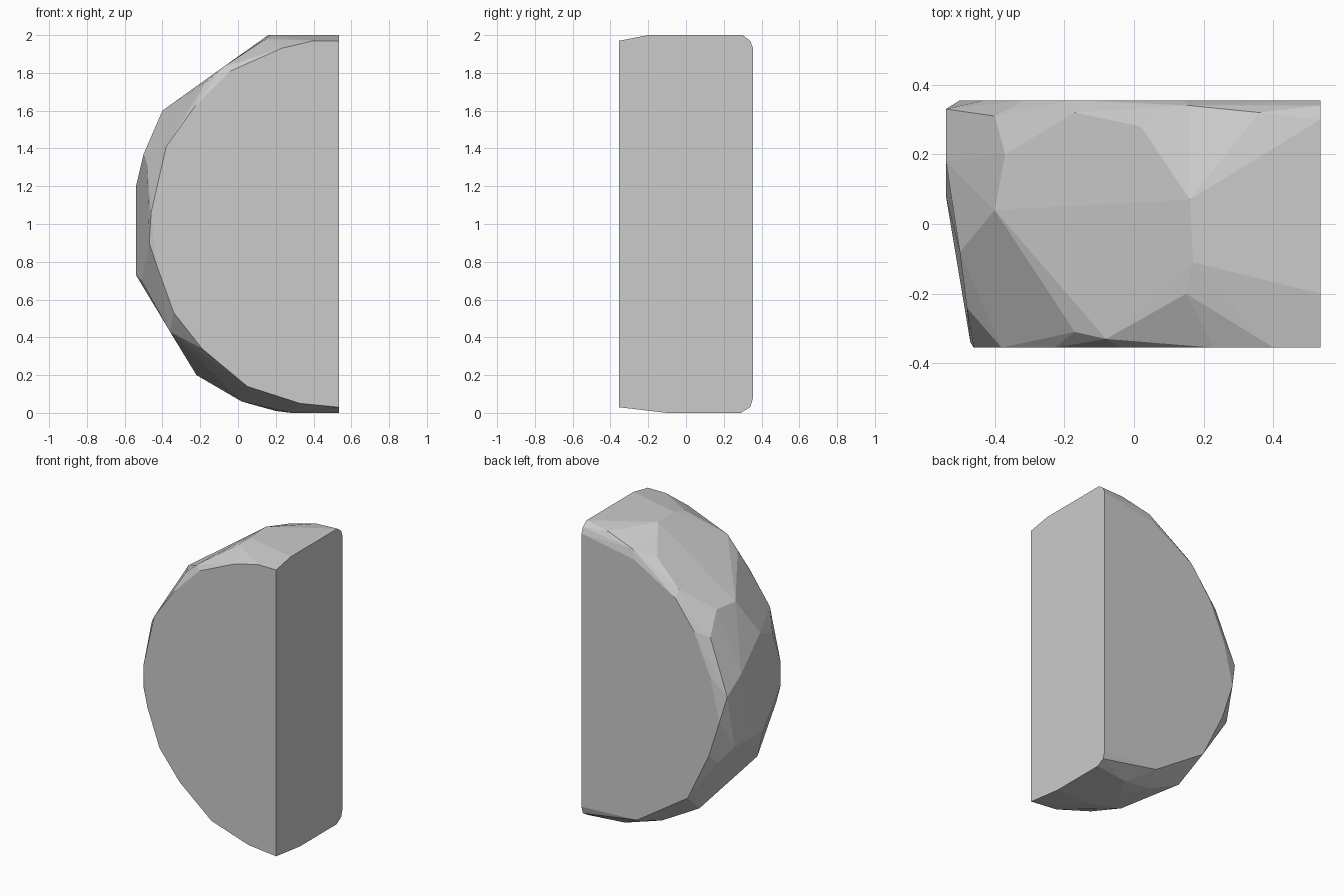
import bpy
import bmesh
import math

# Remove the default object
default_cube = bpy.data.objects.get("Cube")
if default_cube:
    bpy.data.objects.remove(default_cube, do_unlink=True)


def flat_material(name, colour):
    """Plain single-colour material for viewport and render."""
    material = bpy.data.materials.new(name)
    material.use_nodes = True
    material.diffuse_color = colour
    shader = material.node_tree.nodes["Principled BSDF"]
    shader.inputs["Base Color"].default_value = colour
    return material


def outline(depth, points):
    """Place an x-z outline at a constant depth."""
    return [(x, depth, z) for x, z in points]


def hewn_block(name, corners, material):
    """Wrap corners in a convex skin and merge coplanar triangles into facets."""
    mesh = bpy.data.meshes.new(name)
    bm = bmesh.new()
    for corner in corners:
        bm.verts.new(corner)
    hull = bmesh.ops.convex_hull(bm, input=bm.verts[:])
    loose = {v for v in hull["geom_interior"] + hull["geom_unused"]
             if isinstance(v, bmesh.types.BMVert) and v.is_valid}
    bmesh.ops.delete(bm, geom=list(loose), context="VERTS")
    bmesh.ops.dissolve_limit(bm, angle_limit=math.radians(3),
                             verts=bm.verts[:], edges=bm.edges[:])
    bmesh.ops.recalc_face_normals(bm, faces=bm.faces[:])
    bm.to_mesh(mesh)
    bm.free()
    mesh.materials.append(material)
    block = bpy.data.objects.new(name, mesh)
    bpy.context.collection.objects.link(block)
    return block


cut = .535          # straight cut side of the half disc
half_depth = .355

# Flat front face, a half-round outline from top to bottom
front_face = outline(-half_depth, [
    (cut, 1.97), (.4, 1.97), (.23, 1.93), (-.04, 1.81), (-.23, 1.62),
    (-.38, 1.41), (-.46, 1.06), (-.43, .78), (-.34, .53), (-.19, .34),
    (.05, .14), (.33, .05), (cut, .03)])

# Flat back face
back_face = outline(half_depth, [
    (cut, 1.93), (.14, 1.86), (-.17, 1.68), (-.31, 1.49), (-.43, 1.22),
    (-.5, .93), (-.42, .68), (-.26, .35), (.12, .1), (cut, .08)])

# Level crown facet
crown = [(cut, -.2, 2), (cut, .3, 2), (.36, .32, 1.98),
         (.16, .07, 2), (.17, -.11, 2), (.15, -.2, 1.98)]

# Broad sloping shoulder facet below the crown
shoulder = [(-.08, -.33, 1.83), (-.17, -.31, 1.75), (-.4, .04, 1.6),
            (-.37, .2, 1.6), (-.17, .32, 1.73), (.02, .28, 1.88),
            (.16, .34, 1.92), (-.4, .31, 1.46)]

# Upright facets around the curved side
flank = [(-.5, -.08, 1.37), (-.48, -.24, 1.3), (-.54, .18, 1.2),
         (-.54, .33, 1.1), (-.54, .08, .73), (-.54, .25, .73),
         (-.51, -.1, .7), (-.47, -.34, .9), (-.45, .3, .62)]

# Undercut facets leading to the base
underside = [(-.36, -.25, .43), (-.22, .17, .2), (.02, -.1, .06),
             (.04, .2, .06), (.2, .1, .01)]

# Level base facet
base = [(.28, -.1, 0), (.28, .25, 0), (cut, -.1, 0), (cut, .29, 0)]

# Softened corners where the cut side meets the back
soft_corners = [(cut, .34, height) for height in (.03, 1.97)]

stone_grey = flat_material("stone grey", (.6, .6, .6, 1))
hewn_block("half_round_stone",
           front_face + back_face + crown + shoulder + flank
           + underside + base + soft_corners,
           stone_grey)
